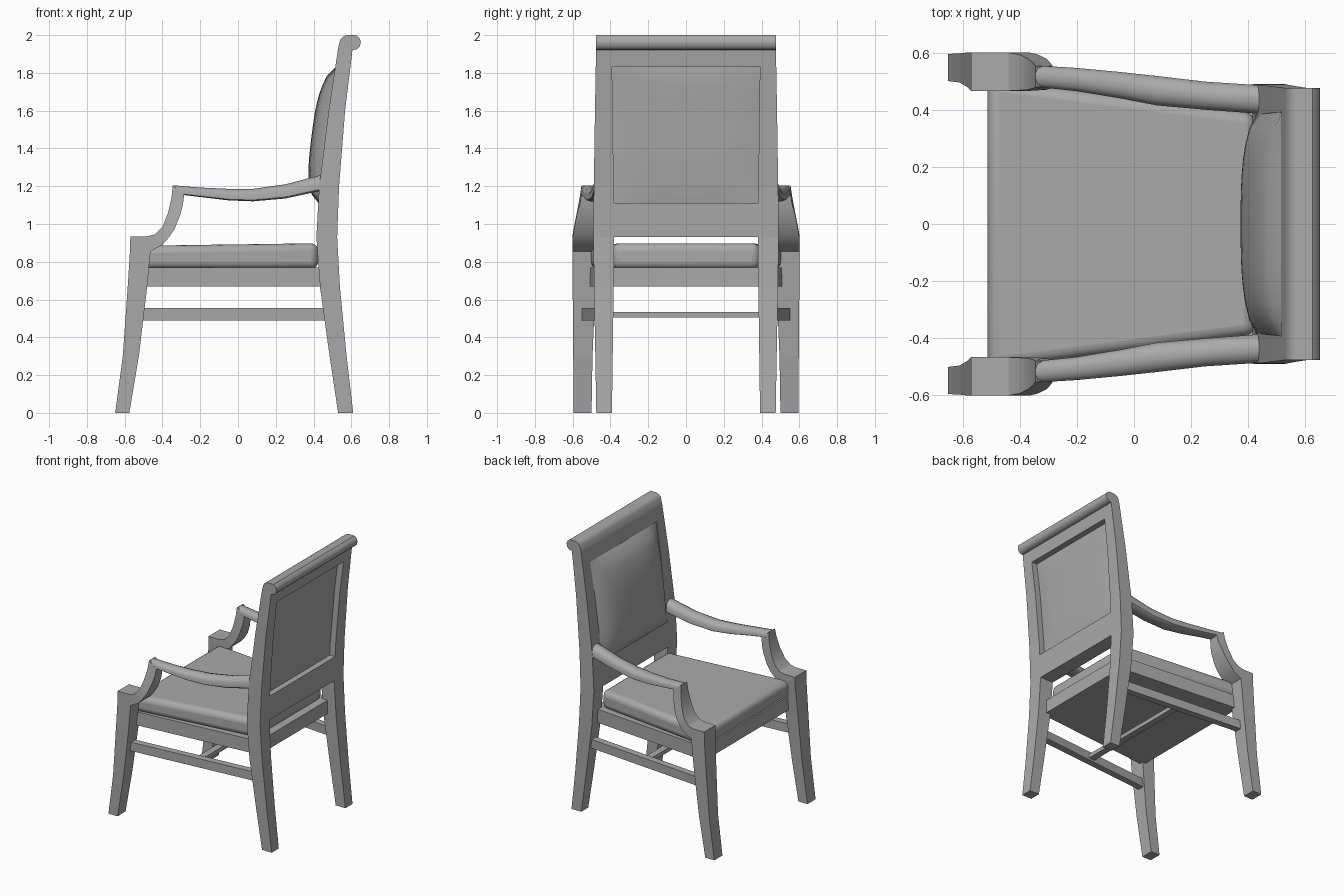
import bpy, bmesh
from mathutils import Vector

if "Cube" in bpy.data.objects:
    bpy.data.objects.remove(bpy.data.objects["Cube"], do_unlink=True)

grey = bpy.data.materials.new("plain_grey")
grey.use_nodes = True
COLOUR = (0.4, 0.4, 0.4, 1)
grey.diffuse_color = COLOUR
grey.node_tree.nodes["Principled BSDF"].inputs["Base Color"].default_value = COLOUR


def finish(name, bm, bevel=0, segments=1, smooth=None):
    bmesh.ops.recalc_face_normals(bm, faces=bm.faces)
    mesh = bpy.data.meshes.new(name)
    bm.to_mesh(mesh)
    bm.free()
    mesh.materials.append(grey)
    obj = bpy.data.objects.new(name, mesh)
    bpy.context.collection.objects.link(obj)
    if bevel:
        mod = obj.modifiers.new("soft_edges", "BEVEL")
        mod.width, mod.segments, mod.limit_method = bevel, segments, "NONE"
    if smooth:
        bpy.ops.object.select_all(action="DESELECT")
        obj.select_set(True)
        bpy.context.view_layer.objects.active = obj
        bpy.ops.object.shade_smooth_by_angle(angle=smooth)
    return obj


def loft(name, rings, **style):
    """Skin a row of equal closed rings and cap both ends."""
    bm = bmesh.new()
    rows = [[bm.verts.new(p) for p in ring] for ring in rings]
    for a, b in zip(rows, rows[1:]):
        for i in range(len(a)):
            j = (i + 1) % len(a)
            bm.faces.new((a[i], a[j], b[j], b[i]))
    bm.faces.new(rows[0])
    bm.faces.new(rows[-1])
    return finish(name, bm, **style)


def post_ring(x0, z0, x1, z1, y0, y1, side):
    return [(x0, side * y0, z0), (x0, side * y1, z0),
            (x1, side * y1, z1), (x1, side * y0, z1)]


def arm_ring(x, top, low, y0, y1, side):
    """Section of the armrest with a rounded top."""
    w, h = y1 - y0, top - low
    shape = [(0, 0.1), (0.1, 0), (0.9, 0), (1, 0.1),
             (1, 0.55), (0.85, 0.88), (0.6, 1), (0.4, 1), (0.15, 0.88), (0, 0.55)]
    return [(x, side * (y0 + u * w), low + v * h) for u, v in shape]


# Outer edge x, z, inner edge x, z, then inner and outer y
FRONT_LEG = [(-.65, 0, -.575, 0, .50, .595), (-.61, .3, -.525, .3, .495, .597),
             (-.585, .65, -.483, .65, .48, .6), (-.572, .855, -.463, .855, .468, .6),
             (-.57, .935, -.44, .868, .466, .6)]
SCROLL = [(-.57, .935, -.463, .855, .466, .6), (-.48, .935, -.40, .89, .466, .6),
          (-.44, .945, -.365, .93, .466, .6), (-.40, .985, -.335, .975, .468, .593),
          (-.37, 1.06, -.305, 1.05, .47, .578), (-.352, 1.14, -.292, 1.1, .475, .563),
          (-.345, 1.205, -.285, 1.155, .48, .553)]
ARM = [(-.345, 1.205, 1.16, .48, .555), (-.2, 1.193, 1.143, .465, .546),
       (-.05, 1.186, 1.125, .44, .532), (.08, 1.186, 1.12, .415, .518),
       (.25, 1.21, 1.135, .40, .498), (.45, 1.262, 1.178, .385, .485)]
# Front x, back x, z, inner y, outer y
BACK_POST = [(.53, .61, 0, .392, .475), (.485, .575, .3, .388, .48),
             (.435, .54, .66, .383, .487), (.415, .525, .93, .38, .49),
             (.43, .535, 1.2, .383, .488), (.48, .567, 1.6, .388, .482),
             (.53, .607, 1.93, .393, .476)]

for label, side in (("left", -1), ("right", 1)):
    loft(f"front_leg_{label}", [post_ring(*s, side) for s in FRONT_LEG[:-1]]
         + [post_ring(-.57, .935, -.463, .86, .466, .6, side)])
    loft(f"arm_support_{label}", [post_ring(*s, side) for s in SCROLL], smooth=0.5)
    loft(f"armrest_{label}", [arm_ring(*s, side) for s in ARM], smooth=0.7)
    loft(f"back_post_{label}", [post_ring(a, z, b, z, y0, y1, side)
                                for a, b, z, y0, y1 in BACK_POST])
    loft(f"side_stretcher_{label}", [
        [(x, side * (y + dy), z) for dy, z in ((-.025, .49), (.025, .49), (.025, .555), (-.025, .555))]
        for x, y in ((-.52, .527), (.48, .437))])


def across(name, profile, half, **style):
    """Extrude an x-z profile across the width."""
    return loft(name, [[(x, y, z) for x, z in profile] for y in (-half, half)], **style)


def back_x(z, face):
    """Depth of the back posts at a height; face 0 is front, 1 is rear."""
    for a, b in zip(BACK_POST, BACK_POST[1:]):
        if z <= b[2]:
            return a[face] + (b[face] - a[face]) * (z - a[2]) / (b[2] - a[2])
    return BACK_POST[-1][face]


def rail(name, low, high, half):
    across(name, [(back_x(low, 0), low), (back_x(low, 1), low),
                  (back_x(high, 1), high), (back_x(high, 0), high)], half)


# Back frame and rolled crest
rail("lower_back_rail", .93, 1.11, .384)
rail("upper_back_rail", 1.83, 1.93, .393)
across("crest_roll", [(.53, 1.93), (.541, 1.975), (.553, 1.99), (.575, 2.0), (.625, 2.0),
                      (.643, 1.985), (.65, 1.965), (.645, 1.94), (.63, 1.925), (.605, 1.92)], .476,
       smooth=0.6)


# Padded back panel, domed to the front and slightly to the rear
def pad_grid(bm, face, offset, bulge, n=14):
    grid = []
    for i in range(n + 1):
        v = 2 * i / n - 1
        z = 1.47 + .365 * v
        row = []
        for j in range(n + 1):
            u = 2 * j / n - 1
            dome = ((1 - abs(u) ** 3) * (1 - abs(v) ** 3)) ** 0.6
            row.append(bm.verts.new((back_x(z, face) + offset + bulge * dome, .392 * u, z)))
        grid.append(row)
    for a, b in zip(grid, grid[1:]):
        for j in range(n):
            bm.faces.new((a[j], a[j + 1], b[j + 1], b[j]))


bm = bmesh.new()
pad_grid(bm, 0, 0.006, -.08)
pad_grid(bm, 1, -.045, .015)
edges = [e for e in bm.edges if e.is_boundary]
bmesh.ops.bridge_loops(bm, edges=edges)
finish("back_pad", bm, smooth=0.6)


def slab(name, x0, x1, half0, half1, low, top0, top1, **style):
    """Box that tapers from front to rear."""
    return loft(name, [[(x, -h, low), (x, h, low), (x, h, t), (x, -h, t)]
                       for x, h, t in ((x0, half0, top0), (x1, half1, top1))], **style)


# Seat
slab("seat_frame", -.508, .47, .51, .42, .67, .77, .77)
slab("seat_cushion", -.512, .425, .508, .388, .762, .885, .898, bevel=.04, segments=4, smooth=0.6)
slab("cross_stretcher", -.025, .025, .48, .48, .505, .535, .535)
